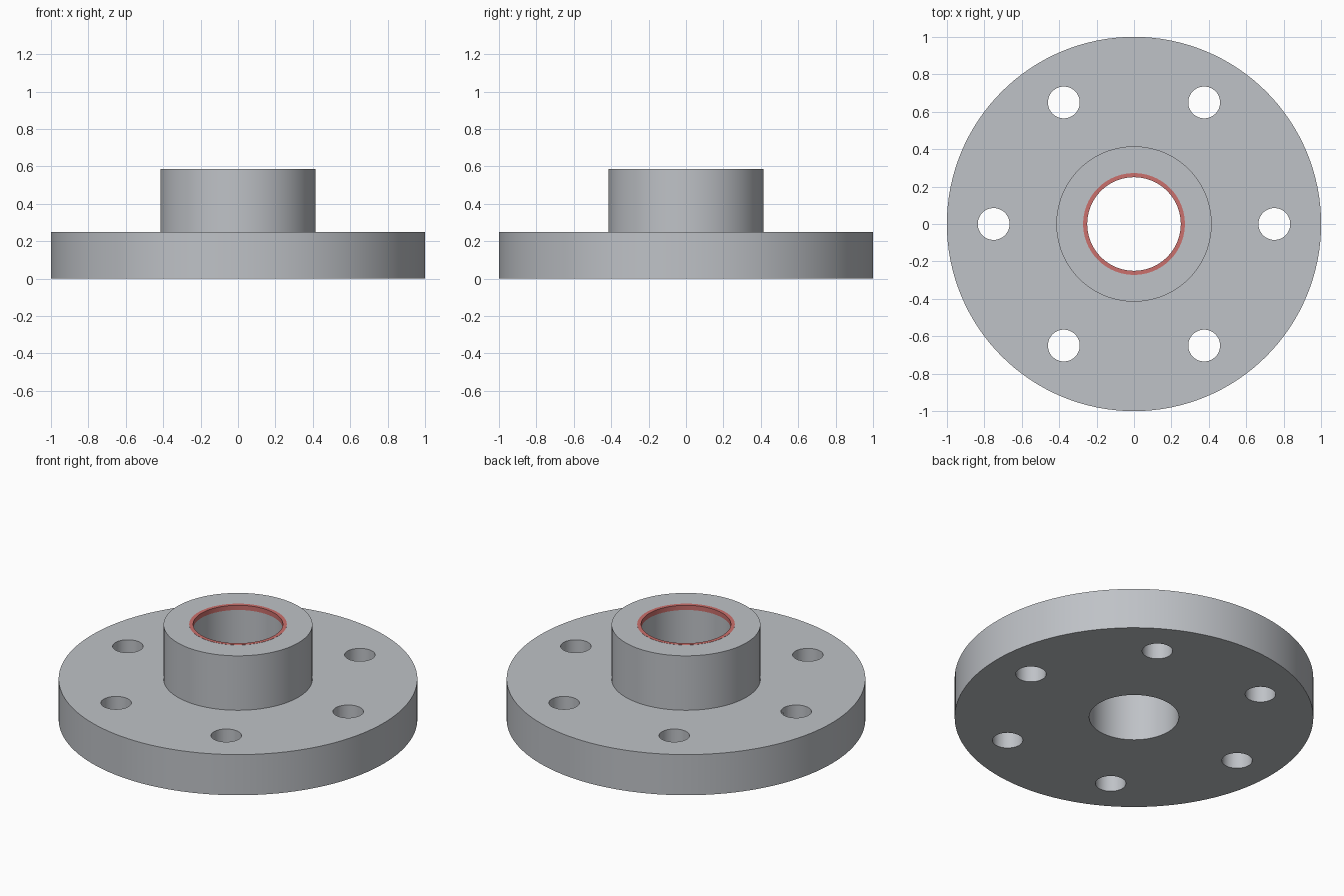
import bpy, bmesh, math

if "Cube" in bpy.data.objects:
    bpy.data.objects.remove(bpy.data.objects["Cube"])

SEG = 128


def material(name, rgb):
    m = bpy.data.materials.new(name)
    m.diffuse_color = (*rgb, 1)
    m.use_nodes = True
    m.node_tree.nodes["Principled BSDF"].inputs["Base Color"].default_value = m.diffuse_color
    return m


steel = material("steel grey", (0.52, 0.54, 0.57))
red = material("seal red", (0.60, 0.16, 0.15))


def lathe(name, profile, mat):
    """Closed (radius, z) outline turned around the z axis."""
    bm = bmesh.new()
    rings = []
    for r, z in profile:
        rings.append([bm.verts.new((r * math.cos(2 * math.pi * i / SEG),
                                    r * math.sin(2 * math.pi * i / SEG), z))
                      for i in range(SEG)])
    for k, a in enumerate(rings):
        b = rings[(k + 1) % len(rings)]
        for i in range(SEG):
            j = (i + 1) % SEG
            bm.faces.new((a[i], a[j], b[j], b[i]))
    bmesh.ops.recalc_face_normals(bm, faces=bm.faces)
    mesh = bpy.data.meshes.new(name)
    bm.to_mesh(mesh)
    bm.free()
    mesh.materials.append(mat)
    ob = bpy.data.objects.new(name, mesh)
    bpy.context.collection.objects.link(ob)
    return ob


def activate(ob):
    bpy.ops.object.select_all(action='DESELECT')
    ob.select_set(True)
    bpy.context.view_layer.objects.active = ob


# Disc, hub and central bore, with a shallow seat for the seal ring
flange = lathe("flange", [(0.25, 0), (1, 0), (1, 0.25), (0.415, 0.25), (0.415, 0.585),
                          (0.272, 0.585), (0.272, 0.557), (0.25, 0.557)], steel)

# Thin ring flush with the hub top
ring = lathe("seal_ring", [(0.25, 0.557), (0.272, 0.557), (0.272, 0.586), (0.25, 0.586)], red)

# Six bolt holes
for i in range(6):
    a = i * math.pi / 3
    bpy.ops.mesh.primitive_cylinder_add(vertices=48, radius=0.085, depth=0.6,
                                        location=(0.75 * math.cos(a), 0.75 * math.sin(a), 0.12))
    cutter = bpy.context.object
    cutter.name = "bolt_hole_cutter"
    cutter.hide_render = True
    cutter.data.materials.append(steel)
    mod = flange.modifiers.new("bolt_hole", 'BOOLEAN')
    mod.operation = 'DIFFERENCE'
    mod.solver = 'EXACT'
    mod.object = cutter
    activate(flange)
    bpy.ops.object.modifier_apply(modifier=mod.name)
    bpy.data.objects.remove(cutter)

for ob in (flange, ring):
    activate(ob)
    bpy.ops.object.shade_smooth_by_angle(angle=math.radians(30))
